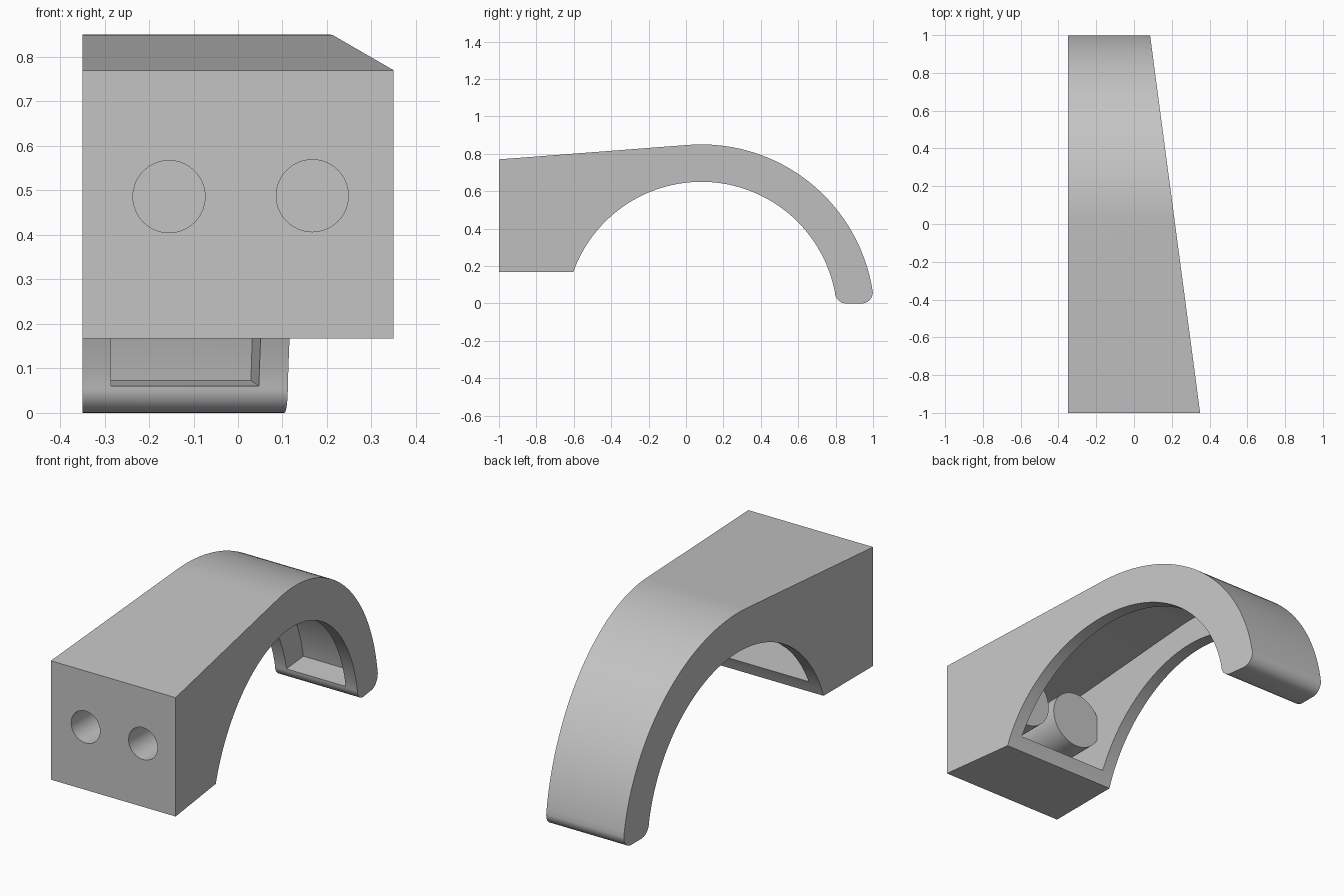
import bpy, bmesh
from math import radians, degrees, asin, acos, atan2, hypot, sin, cos, tan
from mathutils import Matrix, Vector

cube = bpy.data.objects.get("Cube")
if cube:
    bpy.data.objects.remove(cube, do_unlink=True)

CY, CZ = 0.082, -0.077          # centre of the arch
R_IN, R_OUT = 0.727, 0.927      # arch radii
WALL = 0.065
BASE, FRONT_TOP = 0.167, 0.77   # front block heights
LEFT, RIGHT = -0.35, 0.35
TAPER = 0.1325                  # narrowing of the +x side towards the back
FILLET = 0.06

grey = bpy.data.materials.new("light_grey")
grey.use_nodes = True
grey.diffuse_color = (0.55, 0.55, 0.55, 1)
grey.node_tree.nodes["Principled BSDF"].inputs["Base Color"].default_value = grey.diffuse_color


def arc(cy, cz, r, a0, a1, n):
    angles = [radians(a0 + (a1 - a0) * i / n) for i in range(n + 1)]
    return [(cy + r * cos(a), cz + r * sin(a)) for a in angles]


def height_angle(z, r):
    return degrees(asin((z - CZ) / r))


def make_object(name, bm):
    bmesh.ops.recalc_face_normals(bm, faces=bm.faces)
    mesh = bpy.data.meshes.new(name)
    bm.to_mesh(mesh)
    bm.free()
    mesh.materials.append(grey)
    obj = bpy.data.objects.new(name, mesh)
    bpy.context.collection.objects.link(obj)
    return obj


def tapered_prism(name, profile, inset):
    """Side profile spanned between the straight side and the tapered side."""
    bm = bmesh.new()
    low = [bm.verts.new((LEFT + inset, y, z)) for y, z in profile]
    high = [bm.verts.new((RIGHT - TAPER * (y + 1) - inset, y, z)) for y, z in profile]
    bm.faces.new(low)
    bm.faces.new(high[::-1])
    for i in range(len(low)):
        j = (i + 1) % len(low)
        bm.faces.new((low[j], low[i], high[i], high[j]))
    return make_object(name, bm)


def rod(name, x, z, r, y0, y1):
    bm = bmesh.new()
    place = Matrix.Translation(Vector((x, (y0 + y1) / 2, z))) @ Matrix.Rotation(radians(90), 4, "X")
    bmesh.ops.create_cone(bm, cap_ends=True, segments=64, radius1=r, radius2=r,
                          depth=y1 - y0, matrix=place)
    return make_object(name, bm)


def subtract(target, cutter):
    cutter.hide_render = True
    mod = target.modifiers.new("cut", "BOOLEAN")
    mod.operation = "DIFFERENCE"
    mod.solver = "EXACT"
    mod.object = cutter
    bpy.ops.object.select_all(action="DESELECT")
    bpy.context.view_layer.objects.active = target
    target.select_set(True)
    bpy.ops.object.modifier_apply(modifier=mod.name)
    bpy.data.objects.remove(cutter, do_unlink=True)


# Angle where the sloping top meets the outer arch
dy, dz = -1 - CY, FRONT_TOP - CZ
tangent = degrees(atan2(dz, dy) - acos(R_OUT / hypot(dy, dz)))

# Outer body: front block, arch and rounded foot
foot_in = CY + R_IN * cos(radians(height_angle(FILLET, R_IN)))
foot_out = CY + R_OUT * cos(radians(height_angle(FILLET, R_OUT)))
profile = [(-1, BASE)]
profile += arc(CY, CZ, R_IN, 180 - height_angle(BASE, R_IN), height_angle(FILLET, R_IN), 64)
profile += arc(foot_in + FILLET, FILLET, FILLET, 180, 270, 10)[1:]
profile += arc(foot_out - FILLET, FILLET, FILLET, 270, 360, 10)[:-1]
profile += arc(CY, CZ, R_OUT, height_angle(FILLET, R_OUT), tangent, 48)
profile.append((-1, FRONT_TOP))
body = tapered_prism("arched_bracket", profile, 0)

# Hollow, open towards the underside of the arch
r_hollow = R_OUT - WALL
slope = tan(radians(tangent - 90))
hollow_top = FRONT_TOP + slope * WALL - WALL / cos(radians(tangent - 90))
floor = BASE + WALL
hollow_profile = [(-1 + WALL, floor), (0.3, floor), (0.7, 0.05), (foot_in, 0.06)]
hollow_profile += arc(CY, CZ, r_hollow, height_angle(0.073, r_hollow), tangent, 48)
hollow_profile.append((-1 + WALL, hollow_top))
hollow = tapered_prism("hollow_cutter", hollow_profile, WALL)

# Two closed sockets reaching in from the front face
SOCKETS = [(-0.155, 0.486), (0.167, 0.488)]
for x, z in SOCKETS:
    subtract(hollow, rod("socket_wall", x, z, 0.145, -1.1, -0.62))
subtract(body, hollow)
for x, z in SOCKETS:
    subtract(body, rod("socket_hole", x, z, 0.081, -1.1, -0.62 - WALL))

bpy.ops.object.select_all(action="DESELECT")
bpy.context.view_layer.objects.active = body
body.select_set(True)
bpy.ops.object.shade_smooth_by_angle(angle=radians(30))
